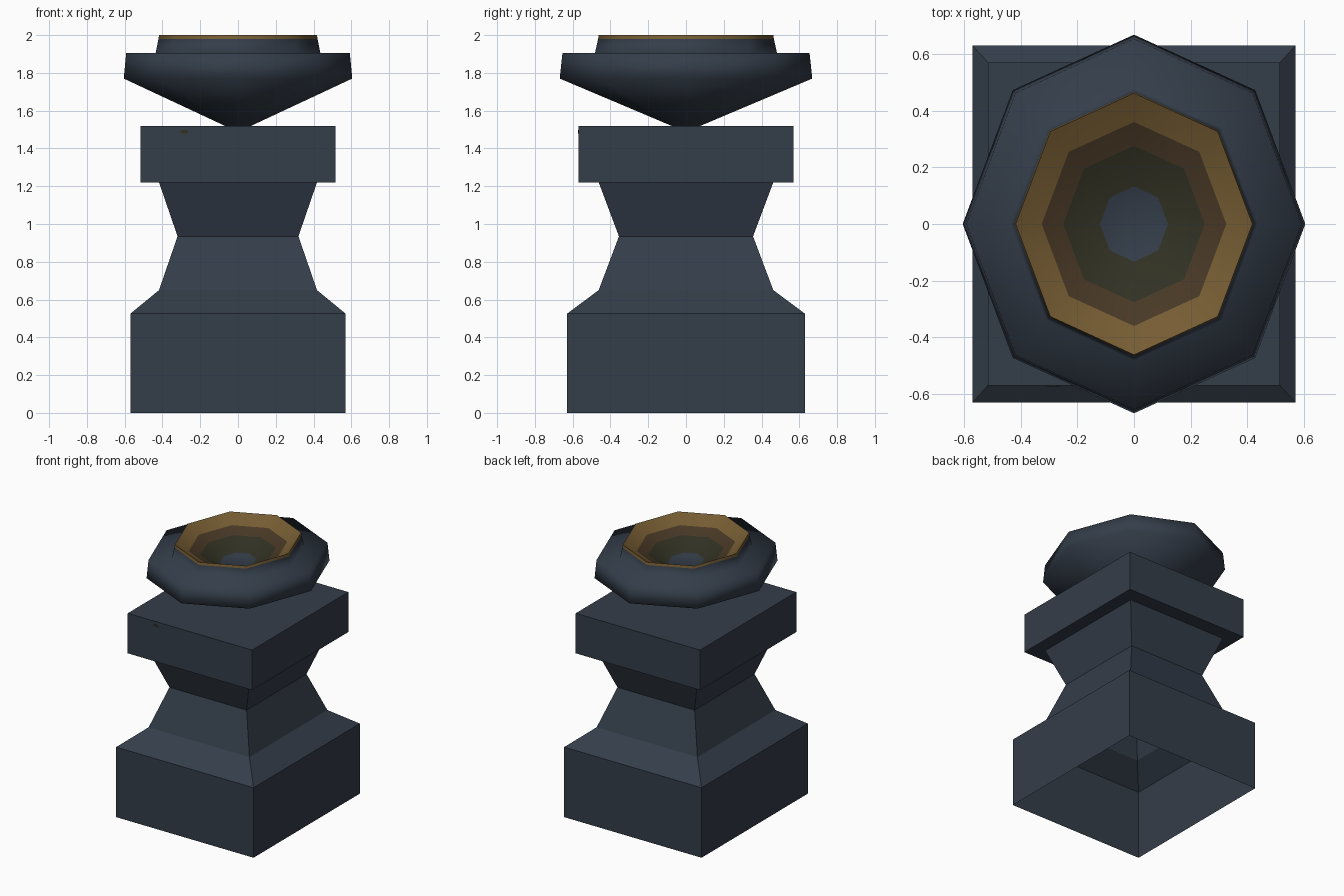
import bpy, bmesh, math

if "Cube" in bpy.data.objects:
    bpy.data.objects.remove(bpy.data.objects["Cube"])

def mat(name, rgb):
    m = bpy.data.materials.new(name)
    m.diffuse_color = (*rgb, 1)
    m.use_nodes = True
    m.node_tree.nodes["Principled BSDF"].inputs["Base Color"].default_value = m.diffuse_color
    return m

stone = mat("slate blue", (0.034, 0.047, 0.068))
gold = mat("old gold", (0.180, 0.108, 0.033))
brown = mat("dark brown", (0.066, 0.040, 0.019))
olive = mat("dark olive", (0.031, 0.031, 0.017))

def loft(name, rings, mats, cap_start=False, cap_end=False):
    """Bridge consecutive rings of points; each band has its own material index."""
    bm = bmesh.new()
    loops = [[bm.verts.new(p) for p in pts] for pts, _ in rings]
    for i in range(len(loops) - 1):
        a, b = loops[i], loops[i + 1]
        n = len(a)
        for k in range(n):
            j = (k + 1) % n
            f = bm.faces.new((a[k], a[j], b[j], b[k]))
            f.material_index = rings[i][1]
    if cap_start:
        bm.faces.new(loops[0][::-1]).material_index = rings[0][1]
    if cap_end:
        bm.faces.new(loops[-1]).material_index = rings[-1][1]
    me = bpy.data.meshes.new(name)
    bm.to_mesh(me)
    bm.free()
    for m in mats:
        me.materials.append(m)
    ob = bpy.data.objects.new(name, me)
    bpy.context.collection.objects.link(ob)
    return ob

def rect(x, y, z):
    return [(-x, -y, z), (x, -y, z), (x, y, z), (-x, y, z)]

def octagon(r, z):
    return [(r * math.cos(k * math.pi / 4), 1.105 * r * math.sin(k * math.pi / 4), z)
            for k in range(8)]

# Pedestal: hollow rectangular shell, open underneath
profile = [(0.57, 0.63, 0), (0.57, 0.63, 0.525), (0.418, 0.462, 0.65),
           (0.32, 0.355, 0.935), (0.418, 0.462, 1.22), (0.516, 0.57, 1.22),
           (0.516, 0.57, 1.52)]
loft("pedestal", [(rect(*p), 0) for p in profile], [stone], cap_end=True)

# Basin: octagonal body up to the lip, then the coloured hollow inside
basin = [(0.07, 1.52, 0), (0.605, 1.77, 0), (0.592, 1.905, 0), (0.436, 1.905, 0),
         (0.421, 1.98, 1), (0.418, 2.0, 1), (0.326, 1.942, 2),
         (0.25, 1.905, 3), (0.12, 1.836, 0)]
bowl = loft("basin", [(octagon(r, z), m) for r, z, m in basin],
            [stone, gold, brown, olive], cap_start=True, cap_end=True)
bpy.context.view_layer.objects.active = bowl
bowl.select_set(True)
bpy.ops.object.shade_smooth_by_angle(angle=math.radians(95))

# Small olive fleck on the front of the pedestal cap
loft("front_fleck", [([(-0.285 + 0.024 * math.cos(t), y, 1.488 + 0.011 * math.sin(t))
      for t in [k * math.pi / 3 for k in range(6)]], 0) for y in (-0.568, -0.573)],
     [olive], cap_end=True)
